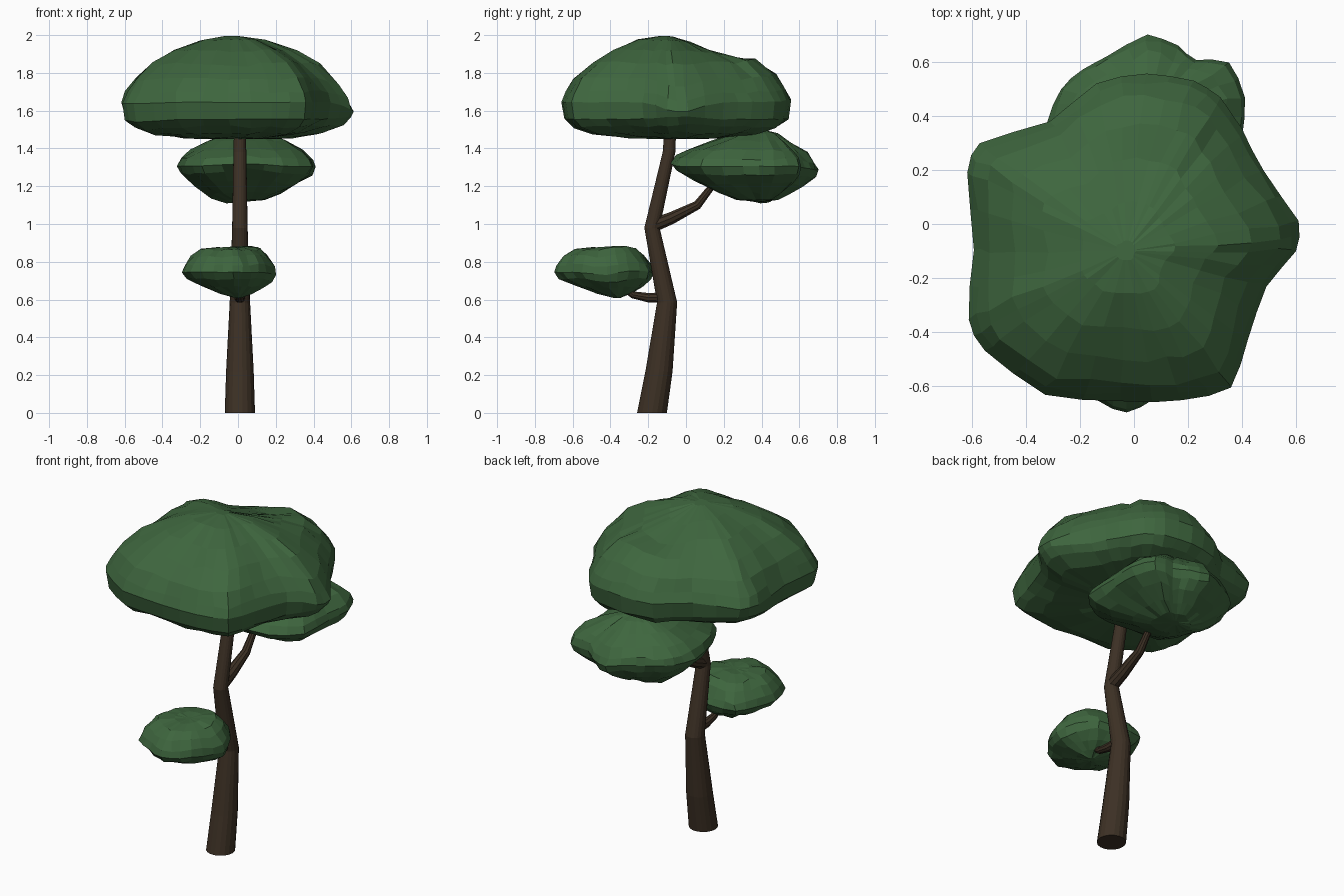
import bpy, math, random
from mathutils import Vector

random.seed(4)


def material(name, rgb):
    m = bpy.data.materials.new(name)
    m.diffuse_color = (*rgb, 1)
    return m


BARK = material("bark", (0.046, 0.03, 0.018))
LEAF = material("leaf", (0.048, 0.132, 0.048))


def make(name, rings, mat):
    """Skin a stack of equal closed rings and cap both ends."""
    n = len(rings[0])
    verts = [v for r in rings for v in r]
    faces = [(i * n + j, i * n + (j + 1) % n, (i + 1) * n + (j + 1) % n, (i + 1) * n + j)
             for i in range(len(rings) - 1) for j in range(n)]
    for ring, flip in ((0, True), (len(rings) - 1, False)):
        cap = [ring * n + j for j in range(n)]
        faces.append(cap[::-1] if flip else cap)
    me = bpy.data.meshes.new(name)
    me.from_pydata(verts, [], faces)
    me.materials.append(mat)
    ob = bpy.data.objects.new(name, me)
    bpy.context.collection.objects.link(ob)
    return ob


def limb(name, path, sides, level=False):
    """Tapered tube along (y, z, radius) points in the x = 0.01 plane."""
    pts = [Vector((0.01, y, z)) for y, z, r in path]
    rings = []
    for i, p in enumerate(pts):
        t = (pts[min(i + 1, len(pts) - 1)] - pts[max(i - 1, 0)]).normalized()
        if level:
            t = Vector((0, 0, 1))
        u = Vector((1, 0, 0))
        v = t.cross(u)
        r = path[i][2]
        rings.append([p + r * (math.cos(a) * u + math.sin(a) * v)
                      for a in (2 * math.pi * k / sides for k in range(sides))])
    return make(name, rings, BARK)


def spline(pts, n):
    """Resample a closed outline smoothly to n points."""
    out = []
    m = len(pts)
    for k in range(n):
        f = k * m / n
        i, t = int(f), f % 1
        a, b, c, d = (Vector(pts[(i + o) % m]) for o in (-1, 0, 1, 2))
        s = 0.5 * (2 * b + (c - a) * t + (2 * a - 5 * b + 4 * c - d) * t * t
                   + (3 * b - a - 3 * c + d) * t ** 3)
        out.append(b.lerp(c, t) * 0.4 + s * 0.6)
    return out


def canopy(name, outline, n, low, apex, profile, bumps, rough):
    """Shrink the outline toward low/apex points following (scale, z) pairs."""
    rim = spline(outline, n)
    widest = max(range(len(profile)), key=lambda i: profile[i][0])
    rings = []
    for i, (s, z) in enumerate(profile):
        c = Vector(low if i < widest else apex)
        ring = []
        for p in rim:
            q = c.lerp(p, s)
            h = z
            for bx, by, w, up, down in bumps:
                g = math.exp(-((q.x - bx) ** 2 + (q.y - by) ** 2) / (w * w))
                h += g * (up if i >= widest else down)
            j = rough * min(1, s * 1.5) if s < 0.97 else rough * 0.3
            ring.append((q.x + random.uniform(-j, j), q.y + random.uniform(-j, j),
                         h + random.uniform(-j, j) * 0.8))
        rings.append(ring)
    return make(name, rings, LEAF)


# Crooked trunk and two side branches
limb("trunk", [(-0.18, 0, 0.08), (-0.143, 0.22, 0.073), (-0.1, 0.585, 0.054),
               (-0.18, 0.98, 0.041), (-0.09, 1.38, 0.034), (-0.08, 1.55, 0.03)], 18, True)
limb("upper_branch", [(-0.18, 0.99, 0.038), (-0.08, 1.03, 0.034), (0.06, 1.1, 0.025),
                      (0.13, 1.19, 0.019), (0.2, 1.27, 0.015)], 10)
limb("lower_branch", [(-0.11, 0.61, 0.03), (-0.2, 0.61, 0.026), (-0.28, 0.625, 0.02),
                      (-0.36, 0.68, 0.014)], 10)

# Large crown
canopy("crown_foliage",
       [(0.61, 0.01), (0.48, 0.2), (0.4, 0.35), (0.32, 0.47), (0.22, 0.53), (0.05, 0.555),
        (-0.14, 0.52), (-0.31, 0.38), (-0.57, 0.3), (-0.615, 0.19), (-0.595, -0.1),
        (-0.615, -0.35), (-0.55, -0.47), (-0.33, -0.63), (-0.05, -0.655), (0.18, -0.655),
        (0.36, -0.605), (0.42, -0.43), (0.49, -0.23), (0.6, -0.1)],
       40, (0, -0.02), (-0.03, -0.1),
       [(0.08, 1.45), (0.45, 1.457), (0.75, 1.48), (0.9, 1.515), (0.975, 1.555), (1, 1.645),
        (0.96, 1.7), (0.88, 1.77), (0.72, 1.855), (0.52, 1.92), (0.28, 1.975), (0.06, 1.998)],
       [(0, 0.17, 0.16, -0.065, 0), (0.1, 0.42, 0.14, 0.035, 0),
        (0.62, -0.03, 0.15, -0.05, 0.015), (0, -0.5, 0.1, -0.025, 0),
        (-0.57, 0.3, 0.15, 0, 0.03), (-0.5, -0.45, 0.15, -0.01, -0.015)], 0.01)

# Middle foliage behind the trunk
canopy("middle_foliage",
       [(0.41, 0.47), (0.35, 0.6), (0.23, 0.61), (0.16, 0.66), (0.05, 0.7), (-0.1, 0.62),
        (-0.19, 0.57), (-0.27, 0.5), (-0.325, 0.37), (-0.28, 0.15), (-0.19, -0.02),
        (0.03, -0.08), (0.24, -0.05), (0.39, 0.08), (0.4, 0.3)],
       30, (0.04, 0.4), (0.05, 0.4),
       [(0.07, 1.122), (0.28, 1.13), (0.5, 1.165), (0.75, 1.215), (0.94, 1.265), (1, 1.305),
        (0.95, 1.345), (0.8, 1.39), (0.55, 1.44), (0.3, 1.48), (0.06, 1.497)],
       [(0.03, -0.05, 0.15, 0.015, 0.03), (0.1, 0.67, 0.12, -0.02, -0.02),
        (-0.12, 0.42, 0.1, 0, -0.03)], 0.01)

# Small foliage in front of the trunk
canopy("lower_foliage",
       [(0.2, -0.42), (0.16, -0.3), (0.08, -0.2), (-0.05, -0.17), (-0.2, -0.185),
        (-0.26, -0.3), (-0.3, -0.43), (-0.25, -0.59), (-0.13, -0.655), (-0.03, -0.7),
        (0.07, -0.65), (0.15, -0.55)],
       24, (0, -0.36), (-0.03, -0.42),
       [(0.08, 0.61), (0.35, 0.635), (0.65, 0.67), (0.9, 0.71), (1, 0.745),
        (0.95, 0.785), (0.82, 0.83), (0.62, 0.865), (0.3, 0.875), (0.07, 0.872)],
       [(0.2, -0.42, 0.1, -0.02, -0.02), (0.1, -0.35, 0.1, 0.02, 0)], 0.009)
